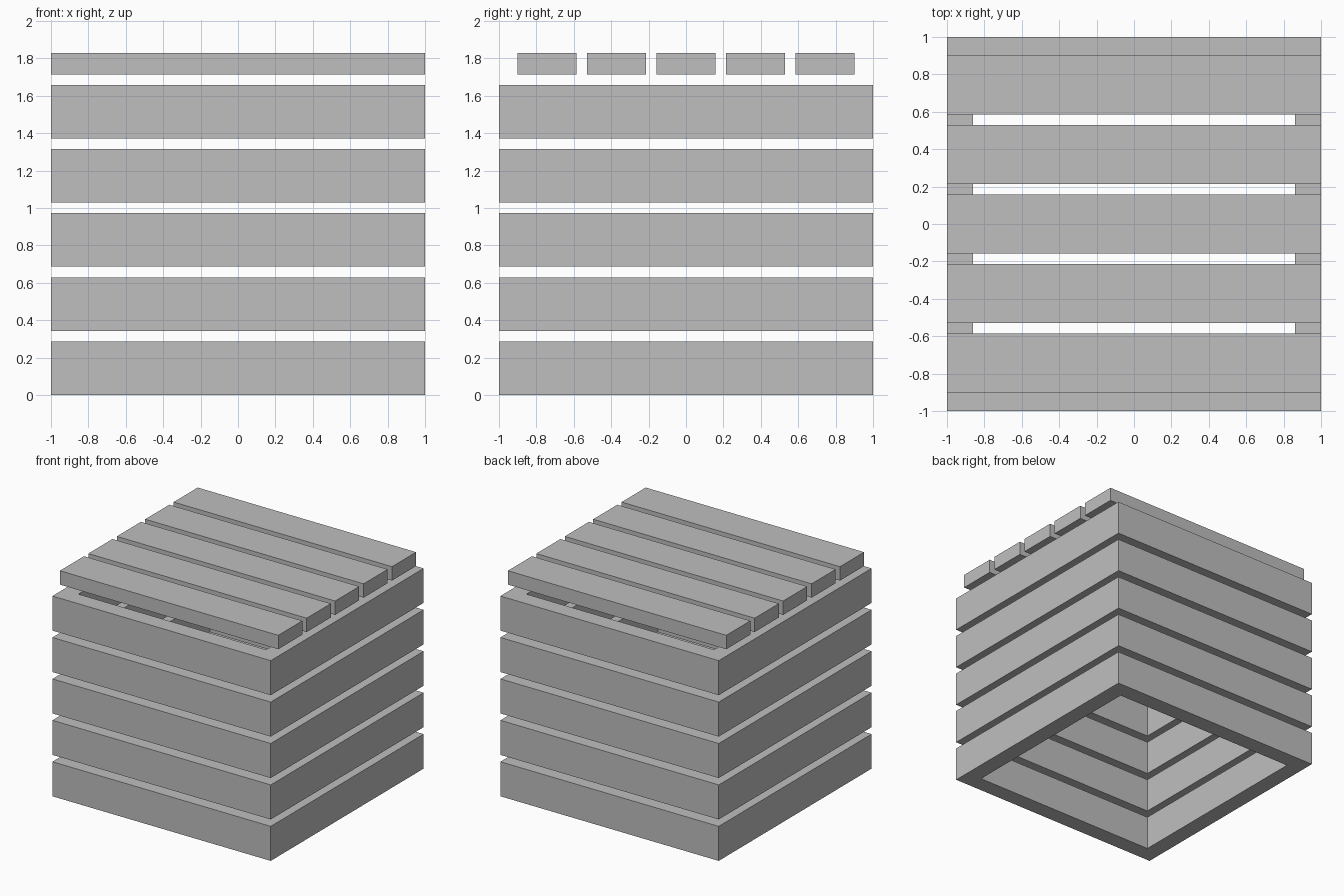
import bpy
import bmesh

default = bpy.data.objects.get("Cube")
if default:
    bpy.data.objects.remove(default, do_unlink=True)

# Single plain grey material
grey = bpy.data.materials.new("plain_grey")
grey.use_nodes = True
colour = (0.52, 0.52, 0.52, 1)
grey.diffuse_color = colour
grey.node_tree.nodes["Principled BSDF"].inputs["Base Color"].default_value = colour

OUTER, INNER = 1.0, 0.86
RING_HEIGHT, RING_PITCH = 0.286, 0.343
SLAT_WIDTH, SLAT_PITCH = 0.315, 0.372
SLAT_BOTTOM, SLAT_TOP = 1.715, 1.83


def finish(name, bm):
    bmesh.ops.recalc_face_normals(bm, faces=bm.faces[:])
    mesh = bpy.data.meshes.new(name)
    bm.to_mesh(mesh)
    bm.free()
    mesh.materials.append(grey)
    obj = bpy.data.objects.new(name, mesh)
    bpy.context.collection.objects.link(obj)
    return obj


def square_frame(name, bottom):
    """Hollow square band: a flat square inset, opened and extruded upward."""
    bm = bmesh.new()
    corners = [(-1, -1), (1, -1), (1, 1), (-1, 1)]
    outer = [bm.verts.new((x * OUTER, y * OUTER, bottom)) for x, y in corners]
    inner = [bm.verts.new((x * INNER, y * INNER, bottom)) for x, y in corners]
    rim = []
    for i in range(4):
        j = (i + 1) % 4
        rim.append(bm.faces.new((outer[i], outer[j], inner[j], inner[i])))
    raised = bmesh.ops.extrude_face_region(bm, geom=rim, use_keep_orig=True)
    verts = [g for g in raised["geom"] if isinstance(g, bmesh.types.BMVert)]
    bmesh.ops.translate(bm, verts=verts, vec=(0, 0, RING_HEIGHT))
    return finish(name, bm)


def slat(name, y):
    bm = bmesh.new()
    bmesh.ops.create_cube(bm, size=1)
    bmesh.ops.scale(bm, verts=bm.verts[:],
                    vec=(2 * OUTER, SLAT_WIDTH, SLAT_TOP - SLAT_BOTTOM))
    bmesh.ops.translate(bm, verts=bm.verts[:],
                        vec=(0, y, (SLAT_TOP + SLAT_BOTTOM) / 2))
    return finish(name, bm)


# Five stacked wall bands and five lid slats
for i in range(5):
    square_frame(f"wall_band_{i + 1}", i * RING_PITCH)
    slat(f"lid_slat_{i + 1}", (i - 2) * SLAT_PITCH)
